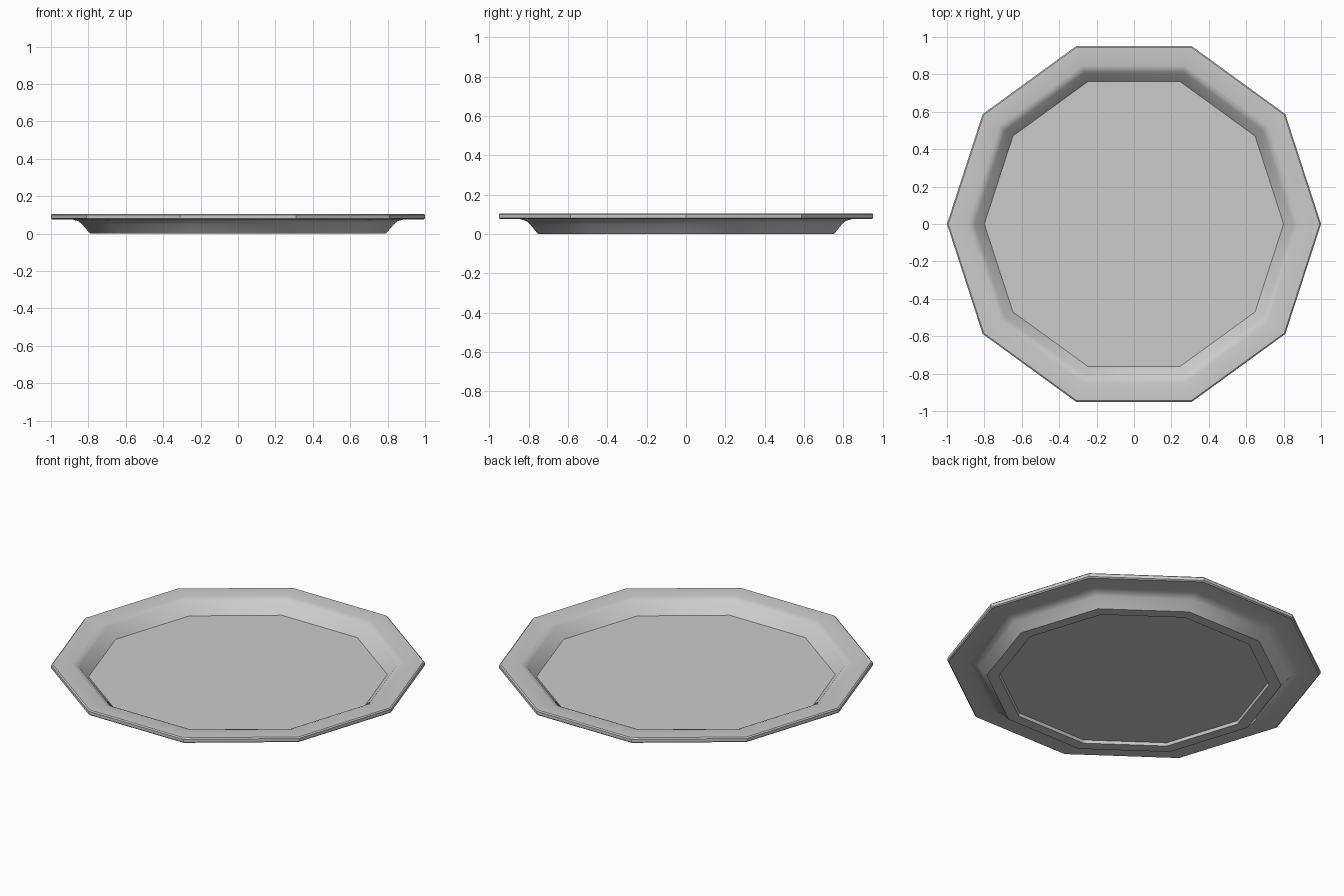
import bpy, bmesh, math

if "Cube" in bpy.data.objects:
    bpy.data.objects.remove(bpy.data.objects["Cube"])

SIDES = 10

# Half cross-section (corner radius, height): recess, foot, outer wall, rim, inner wall, floor
profile = [
    (0.72, 0.017), (0.725, 0.0), (0.79, 0.0),
    (0.836, 0.052), (0.852, 0.066), (0.885, 0.076),
    (0.993, 0.076), (1.0, 0.082), (1.0, 0.100), (0.993, 0.106),
    (0.89, 0.106), (0.868, 0.099), (0.852, 0.087), (0.80, 0.03),
]


def lathe(name, points, sides):
    """Revolve a profile into a many-sided solid, closed by flat end faces."""
    bm = bmesh.new()
    rings = []
    for r, z in points:
        rings.append([bm.verts.new((r * math.cos(2 * math.pi * i / sides),
                                    r * math.sin(2 * math.pi * i / sides), z))
                      for i in range(sides)])
    for a, b in zip(rings, rings[1:]):
        for i in range(sides):
            j = (i + 1) % sides
            bm.faces.new((a[i], a[j], b[j], b[i]))
    bm.faces.new(rings[0])
    bm.faces.new(rings[-1])
    bmesh.ops.recalc_face_normals(bm, faces=bm.faces)
    mesh = bpy.data.meshes.new(name)
    bm.to_mesh(mesh)
    bm.free()
    obj = bpy.data.objects.new(name, mesh)
    bpy.context.collection.objects.link(obj)
    return obj


# Ten-sided plate, soft wall with crisp rim and foot edges
plate = lathe("plate", profile, SIDES)
bpy.context.view_layer.objects.active = plate
plate.select_set(True)
bpy.ops.object.shade_smooth_by_angle(angle=math.radians(32))
